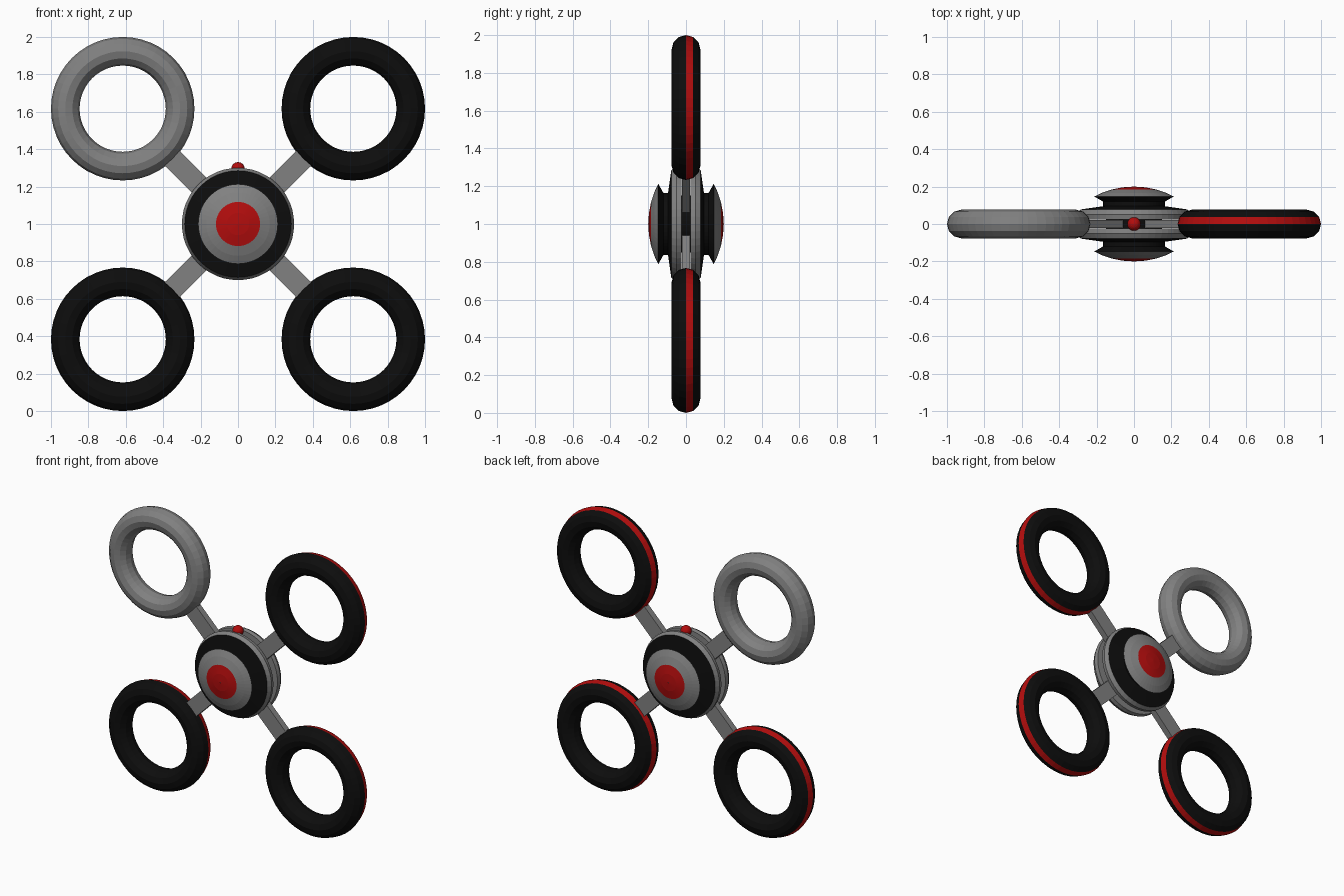
import bpy, math
from mathutils import Matrix

if "Cube" in bpy.data.objects:
    bpy.data.objects.remove(bpy.data.objects["Cube"])


def material(name, color):
    m = bpy.data.materials.new(name)
    m.diffuse_color = color
    m.use_nodes = True
    m.node_tree.nodes["Principled BSDF"].inputs["Base Color"].default_value = m.diffuse_color
    return m


GREY = material("grey", (0.22, 0.22, 0.22, 1))
BLACK = material("black", (0.004, 0.004, 0.004, 1))
RED = material("red", (0.45, 0.004, 0.004, 1))
PALETTE = [GREY, BLACK, RED]


def paint(obj, index):
    # index is a function giving the palette slot of each face
    for m in PALETTE:
        obj.data.materials.append(m)
    for p in obj.data.polygons:
        p.material_index = index(p)


# Four rotor rings, three of them black with a red stripe behind the rim
OFFSET, MAJOR, MINOR = 0.6165, 0.307, 0.0765


def stripe(p):
    c = p.center
    on_rim = math.hypot(c.x, c.z) > MAJOR + MINOR * 0.8
    return 2 if on_rim and 0 < c.y < MINOR * 0.5 else 1


for side, sx in (("left", -1), ("right", 1)):
    for level, sz in (("lower", -1), ("upper", 1)):
        bpy.ops.mesh.primitive_torus_add(major_segments=48, minor_segments=12,
                                         major_radius=MAJOR, minor_radius=MINOR)
        ring = bpy.context.object
        ring.name = f"{level}_{side}_ring"
        ring.data.transform(Matrix.Rotation(math.pi / 2, 4, 'X'))
        ring.location = (sx * OFFSET, 0, 1 + sz * OFFSET)
        plain = side == "left" and level == "upper"
        paint(ring, (lambda p: 0) if plain else stripe)

        # Flat arm from the hub to the ring
        bpy.ops.mesh.primitive_cube_add(size=1)
        arm = bpy.context.object
        arm.name = f"{level}_{side}_arm"
        start, end = 0.08, 0.55
        arm.data.transform(Matrix.Diagonal((end - start, 0.044, 0.11, 1)))
        arm.data.transform(Matrix.Translation(((start + end) / 2, 0, 0)))
        arm.location = (0, 0, 1)
        arm.rotation_euler = (0, -math.atan2(sz, sx), 0)
        paint(arm, lambda p: 0)

# Turned body about the y axis: (radius, y, colour of the band outward from here)
HALF = [(0.15, 0.023, 0), (0.295, 0.023, 0), (0.30, 0.05, 0), (0.285, 0.078, 1),
        (0.165, 0.095, 1), (0.165, 0.12, 1), (0.213, 0.147, 0), (0.17, 0.167, 0),
        (0.118, 0.1845, 2), (0.06, 0.196, 2), (0.0005, 0.20, 2)]
front = [(r, -y) for r, y, c in reversed(HALF)]
back = [(r, y) for r, y, c in HALF]
profile = front + back
bands = [c for r, y, c in HALF[:-1]]
bands = bands[::-1] + [1] + bands
SEG = 48
verts, faces = [], []
for r, y in profile:
    for k in range(SEG):
        a = 2 * math.pi * k / SEG
        verts.append((r * math.cos(a), y, r * math.sin(a)))
for i in range(len(bands)):
    for k in range(SEG):
        n = (k + 1) % SEG
        faces.append((i * SEG + k, (i + 1) * SEG + k, (i + 1) * SEG + n, i * SEG + n))
mesh = bpy.data.meshes.new("body")
mesh.from_pydata(verts, [], faces)
body = bpy.data.objects.new("body", mesh)
bpy.context.collection.objects.link(body)
body.location = (0, 0, 1)
paint(body, lambda p: bands[p.index // SEG])

# Signal light on top of the body
bpy.ops.mesh.primitive_uv_sphere_add(segments=24, ring_count=12, radius=0.036,
                                     location=(0, 0, 1.295))
light = bpy.context.object
light.name = "top_light"
paint(light, lambda p: 2)
